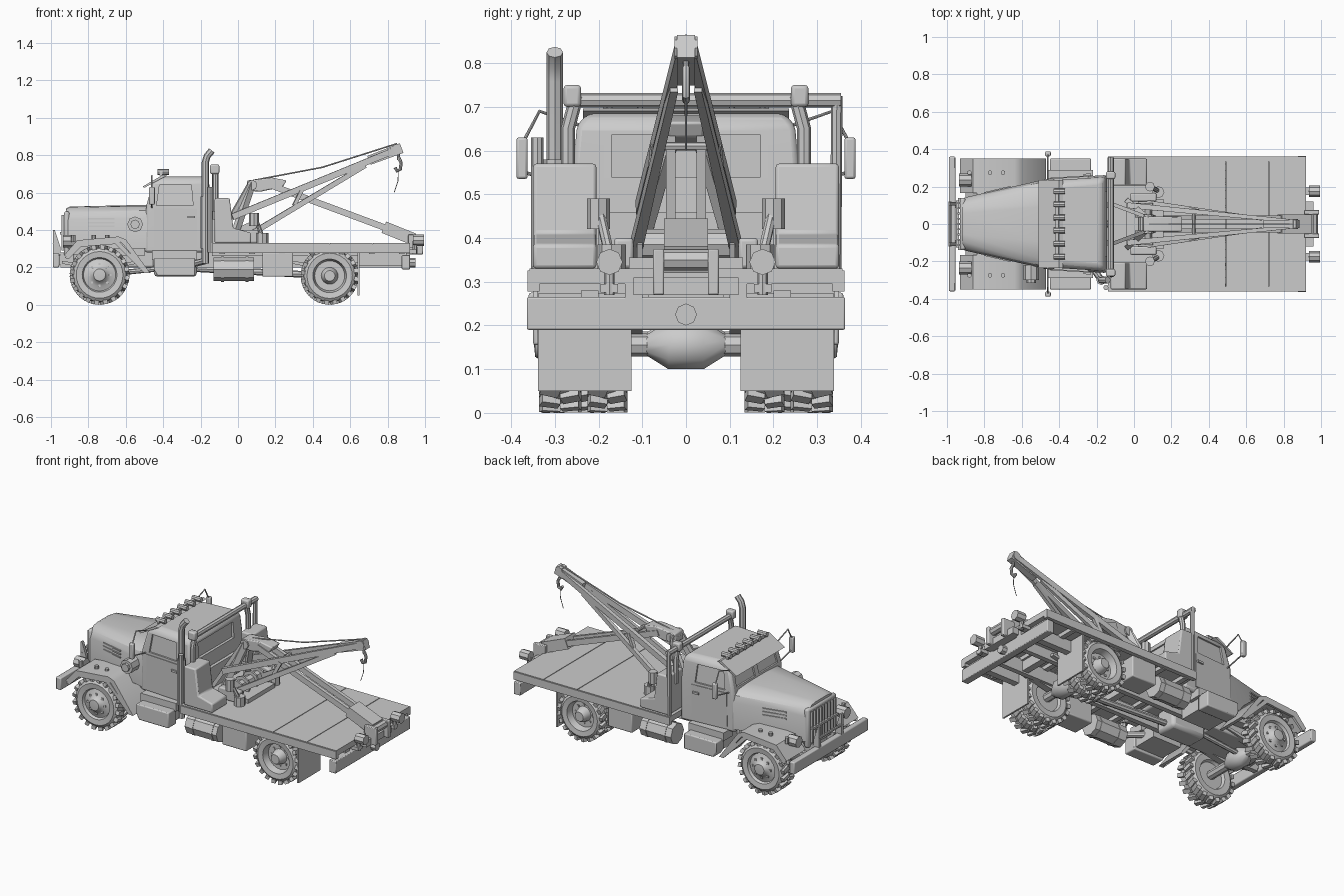
import bpy, bmesh, math
from mathutils import Vector, Matrix

if "Cube" in bpy.data.objects:
    bpy.data.objects.remove(bpy.data.objects["Cube"])


def finish(name, bm, mirror=False, bevel=0):
    bmesh.ops.remove_doubles(bm, verts=bm.verts, dist=1e-5)
    bmesh.ops.recalc_face_normals(bm, faces=bm.faces)
    me = bpy.data.meshes.new(name)
    bm.to_mesh(me)
    bm.free()
    ob = bpy.data.objects.new(name, me)
    bpy.context.collection.objects.link(ob)
    if bevel:
        m = ob.modifiers.new("bevel", 'BEVEL')
        m.width, m.segments, m.limit_method = bevel, 2, 'ANGLE'
    if mirror:
        m = ob.modifiers.new("mirror", 'MIRROR')
        m.use_axis = (False, True, False)
    return ob


def loft(name, rings, mirror=False, bevel=0):
    bm = bmesh.new()
    vs = [[bm.verts.new(p) for p in r] for r in rings]
    n = len(rings[0])
    for a, b in zip(vs, vs[1:]):
        for i in range(n):
            bm.faces.new((a[i], a[(i + 1) % n], b[(i + 1) % n], b[i]))
    bm.faces.new(vs[0])
    bm.faces.new(vs[-1])
    return finish(name, bm, mirror, bevel)


def prism(name, pts, y0, y1, mirror=False, bevel=0):
    return loft(name, [[(x, y, z) for x, z in pts] for y in (y0, y1)], mirror, bevel)


def box(name, x0, x1, y0, y1, z0, z1, mirror=False, bevel=0):
    return prism(name, [(x0, z0), (x1, z0), (x1, z1), (x0, z1)], y0, y1, mirror, bevel)


def beam(name, a, b, w, h, mirror=False, w2=None, h2=None):
    a, b = Vector(a), Vector(b)
    d = (b - a).normalized()
    side = d.cross(Vector((0, 0, 1))).normalized()
    up = side.cross(d)
    ring = lambda p, w, h: [p + side * sx * w / 2 + up * sz * h / 2
                            for sx, sz in ((-1, -1), (1, -1), (1, 1), (-1, 1))]
    return loft(name, [ring(a, w, h), ring(b, w2 or w, h2 or h)], mirror)


def tube(name, pts, r, mirror=False):
    cu = bpy.data.curves.new(name, 'CURVE')
    cu.dimensions, cu.bevel_depth, cu.bevel_resolution, cu.use_fill_caps = '3D', r, 2, True
    sp = cu.splines.new('POLY')
    sp.points.add(len(pts) - 1)
    for p, c in zip(sp.points, pts):
        p.co = (*c, 1)
    tmp = bpy.data.objects.new(name, cu)
    bm = bmesh.new()
    bm.from_mesh(bpy.data.meshes.new_from_object(tmp))
    bpy.data.objects.remove(tmp)
    return finish(name, bm, mirror)


def wheel(name, x, R, y0, y1, hub):
    # tyre and hub turned around the axle
    prof = [(0, y0 + .02), (R * .5, y0 + .02), (R * .55, y0 + .003), (R * .78, y0), (R * .89, y0 + .013),
            (R * .92, (y0 + y1) / 2), (R * .89, y1 - .013), (R * .78, y1), (R * .58, y1 - .004)] + hub
    bm = bmesh.new()
    n = 32
    rows = [[bm.verts.new((x + r * math.cos(i * math.tau / n), y, R + r * math.sin(i * math.tau / n)))
             for i in range(n)] for r, y in prof]
    for a, b in zip(rows, rows[1:]):
        for i in range(n):
            bm.faces.new((a[i], a[(i + 1) % n], b[(i + 1) % n], b[i]))
    bmesh.ops.remove_doubles(bm, verts=bm.verts, dist=1e-5)
    # staggered tread lugs
    w, lugs = y1 - y0, 20
    for i in range(lugs * 2):
        s = i % 2 * 2 - 1
        m = (Matrix.Translation((x, (y0 + y1) / 2, R)) @ Matrix.Rotation(i * math.pi / lugs, 4, 'Y')
             @ Matrix.Translation((0, s * w * .25, R * .925)) @ Matrix.Rotation(s * .3, 4, 'Z')
             @ Matrix.Diagonal((.024, w * .46, R * .14, 1)))
        bmesh.ops.create_cube(bm, size=1, matrix=m)
    # wheel nuts
    for i in range(8):
        a = i * math.tau / 8
        m = Matrix.Translation((x + R * .36 * math.cos(a), hub[1][1], R + R * .36 * math.sin(a)))
        bmesh.ops.create_cube(bm, size=.012, matrix=m)
    finish(name, bm, True)


# wheels, axles, chassis
f, g = .33, .335
wheel("front_wheel", -.74, .16, .215, f, [(.086, f - .02), (.06, f - .012), (.04, f), (.032, f + .015), (0, f + .018)])
wheel("rear_outer_wheel", .49, .155, .24, g, [(.08, g - .045), (.045, g - .045), (.035, g - .005), (.028, g + .005), (0, g + .005)])
wheel("rear_inner_wheel", .49, .155, .135, .225, [(.08, .205), (.04, .205), (0, .205)])
for n, x, z in (("front", -.74, .16), ("rear", .49, .155)):
    tube(n + "_axle", [(x, -.3, z), (x, .3, z)], .026)
    loft(n + "_differential", [[(x + r * math.cos(i * math.pi / 5), y, z + r * math.sin(i * math.pi / 5))
         for i in range(10)] for y, r in ((-.09, .025), (-.04, .058), (.04, .058), (.09, .025))])
    prism(n + "_leaf_spring", [(x - .2, .22), (x, .18), (x + .2, .22), (x + .2, .235), (x, .205), (x - .2, .235)], .1, .14, True)
box("chassis_rail", -.95, .9, .085, .115, .2, .28, True)
for i, x in enumerate((-.9, -.45, .12, .3, .68, .85)):
    box("cross_member_%d" % i, x, x + .04, -.1, .1, .21, .27)
tube("drive_shaft", [(-.35, 0, .2), (.49, 0, .155)], .018)
tube("front_drive_shaft", [(-.35, .04, .2), (-.74, .04, .16)], .014)
box("gearbox", -.45, -.22, -.07, .07, .15, .29, bevel=.02)
box("engine", -.88, -.45, -.13, .13, .2, .4, bevel=.01)

# hood, grille, fenders
def hood_ring(x, w, top):
    half = [(w, .3), (w, top - .07), (w - .012, top - .03), (w - .045, top - .006), (w * .4, top)]
    return [(x, y, z) for y, z in half] + [(x, -y, z) for y, z in reversed(half)]
loft("hood", [hood_ring(-.92, .135, .515), hood_ring(-.9, .143, .525), hood_ring(-.48, .238, .535)])
box("grille_shell", -.93, -.9, -.14, .14, .26, .5, bevel=.012)
for i in range(9):
    y = -.112 + i * .028
    box("grille_bar_%d" % i, -.945, -.925, y - .005, y + .005, .29, .48)
box("grille_rail", -.952, -.935, -.125, .125, .375, .388)
for i in range(3):
    z = .42 + i * .02
    beam("hood_louvre_%d" % i, (-.8, .164, z), (-.66, .197, z), .012, .008, True)
prism("front_fender", [(-.93, .265), (-.86, .345), (-.64, .365), (-.6, .35), (-.47, .17), (-.49, .17),
                       (-.62, .33), (-.65, .345), (-.85, .326), (-.915, .255)], .165, .35, True)
prism("fender_lip", [(-.925, .25), (-.855, .33), (-.645, .35), (-.48, .17), (-.5, .17), (-.655, .325), (-.84, .31), (-.905, .245)], .335, .35, True)
prism("inner_fender", [(-.9, .27), (-.84, .34), (-.64, .36), (-.5, .3), (-.5, .26)], .13, .18, True)
tube("headlight", [(-.935, .235, .34), (-.87, .235, .34)], .034, True)
tube("headlight_post", [(-.88, .235, .3), (-.88, .235, .35)], .01, True)
for i, x in enumerate((-.88, -.77, -.7)):
    tube("fender_lamp_%d" % i, [(x, .275, .335), (x, .275, .372)], .012, True)
box("front_bumper", -.99, -.955, -.36, .36, .2, .275, bevel=.006)
beam("bumper_bracket", (-.96, .1, .24), (-.88, .1, .24), .03, .05, True)
prism("bumper_guard", [(-.99, .27), (-.95, .27), (-.95, .31), (-.98, .4), (-.99, .4)], .1, .118, True)
tube("guard_crossbar", [(-.983, -.12, .33), (-.983, .12, .33)], .008)
tube("air_cleaner", [(-.55, -.22, .43), (-.55, -.3, .43)], .042)
tube("air_cleaner_cap", [(-.55, -.28, .43), (-.55, -.315, .43)], .025)

# cab with recessed windows
def cab_ring(z, x0, x1, w0, w1):
    return [(x0, -w0, z), (x1, -w1, z), (x1, w1, z), (x0, w0, z)]
cab = loft("cab", [cab_ring(.28, -.5, -.145, .237, .262), cab_ring(.53, -.49, -.145, .24, .262),
                   cab_ring(.66, -.455, -.155, .23, .25), cab_ring(.685, -.42, -.18, .205, .225)], bevel=.014)
cutters = [loft("side_window_cutter", [[(x, y + d, z) for x, z, y in
           ((-.435, .53, .232), (-.24, .53, .246), (-.25, .64, .236), (-.42, .64, .223))] for d in (0, .08)], True),
           loft("windshield_cutter", [[(x + d, y, z) for x, y, z in
           ((-.476, .018, .545), (-.476, .2, .545), (-.45, .19, .64), (-.45, .018, .64))] for d in (0, -.08)], True),
           box("rear_window_cutter", -.162, -.1, -.17, .17, .54, .635)]
for c in cutters:
    c.hide_render = True
    c.hide_viewport = True
    m = cab.modifiers.new("window", 'BOOLEAN')
    m.object, m.operation, m.solver = c, 'DIFFERENCE', 'EXACT'
loft("door", [[(x, y + d, z) for x, z, y in ((-.45, .31, .239), (-.22, .31, .255), (-.22, .515, .255), (-.45, .515, .241))]
              for d in (0, .006)], True)
beam("door_handle", (-.27, .262, .47), (-.23, .264, .47), .012, .012, True)
prism("sun_visor", [(-.51, .632), (-.5, .626), (-.4, .68), (-.38, .69), (-.4, .696)], -.235, .235)
box("roof_light_bar", -.42, -.405, -.19, .19, .692, .712)
for i in range(6):
    y = -.175 + i * .07
    tube("roof_lamp_%d" % i, [(-.43, y, .71), (-.37, y, .71)], .015)
box("mirror", -.475, -.445, .362, .388, .535, .63, True, .006)
tube("mirror_arm", [(-.46, .235, .655), (-.46, .335, .69), (-.46, .372, .62)], .004, True)
tube("mirror_brace", [(-.46, .24, .52), (-.46, .372, .55)], .004, True)
prism("side_step", [(-.45, .25), (-.45, .19), (-.43, .155), (-.23, .155), (-.23, .25)], .27, .35, True, .006)
box("upper_step", -.46, -.22, .2, .29, .24, .29, True)

# exhaust and frame behind the cab
tube("exhaust_stack", [(-.175, -.3, .22), (-.175, -.3, .76), (-.165, -.3, .795), (-.14, -.3, .825)], .019)
tube("exhaust_shield", [(-.175, -.3, .3), (-.175, -.3, .58)], .026)
tube("exhaust_elbow", [(-.175, -.3, .235), (-.23, -.22, .22), (-.4, -.1, .24)], .018)
tube("intake_stack", [(-.15, -.34, .28), (-.15, -.34, .63)], .014)
tube("cab_frame_bar", [(-.125, -.25, .715), (-.125, .355, .715)], .017)
tube("cab_frame_post", [(-.12, .25, .725), (-.12, .27, .65), (-.12, .27, .5)], .016, True)
tube("cab_frame_outer_post", [(-.125, .345, .725), (-.125, .342, .3)], .013)
box("work_lamp", -.15, -.1, .24, .28, .7, .75, True, .008)
box("headboard", -.14, -.12, -.2, .2, .33, .46)

# flat bed
for i, (a, b) in enumerate(((-.14, .488), (.492, .718), (.722, .92))):
    box("deck_panel_%d" % i, a, b, -.358, .358, .295, .33)
box("deck_side_rail", -.14, .92, .335, .362, .278, .326, True)
box("deck_sub_frame", -.14, .92, .1, .14, .26, .3, True)
for i in range(7):
    x = -.1 + i * .16
    box("deck_bearer_%d" % i, x, x + .03, -.34, .34, .272, .3)
prism("tool_cabinet", [(-.125, .33), (-.125, .57), (-.045, .57), (-.025, .41), (.07, .385), (.07, .33)], .205, .35, True, .008)
box("rear_bumper", .875, .92, -.364, .364, .19, .265, bevel=.004)
box("tail_beam", .65, .9, .2, .24, .21, .28, True)
box("mud_flap", .64, .65, .125, .338, .05, .28, True)
tube("fuel_tank", [(-.13, .27, .19), (.085, .27, .19)], .064, True)
for i, x in enumerate((-.09, .04)):
    tube("tank_strap_%d" % i, [(x, .27, .19), (x + .015, .27, .19)], .067, True)
box("underbed_box", .13, .295, .2, .34, .15, .28, True, .006)
box("battery_box", -.43, -.24, .12, .27, .17, .25, True)

# boom, mast and rear brace
beam("boom_upper_chord", (-.03, .1, .47), (.86, .014, .835), .03, .034, True, .018, .034)
beam("boom_lower_chord", (.03, .12, .355), (.68, .028, .745), .026, .03, True, .018, .026)
beam("boom_tip", (.7, 0, .772), (.875, 0, .838), .04, .05, False, .042, .055)
beam("boom_upright", (.3, .078, .53), (.34, .07, .61), .02, .02, True)
tube("boom_spacer", [(.32, -.075, .61), (.32, .075, .61)], .01)
beam("mast_leg", (-.03, .12, .34), (.075, .03, .65), .028, .034, True)
beam("mast_front_leg", (-.1, .1, .36), (.06, .04, .64), .02, .022, True)
prism("mast_head", [(.045, .61), (.05, .665), (.18, .68), (.26, .665), (.24, .63), (.12, .605)], -.04, .04, bevel=.006)
beam("rear_brace", (.16, .035, .645), (.9, .035, .37), .022, .034, True)
beam("brace_socket", (.78, 0, .415), (.94, 0, .35), .1, .065)
tube("mast_sheave", [(.075, -.05, .64), (.075, .05, .64)], .028)
tube("tip_sheave", [(.85, -.026, .835), (.85, .026, .835)], .026)
tube("hoist_cable", [(.08, 0, .665), (.45, 0, .735), (.85, 0, .862)], .004)
tube("hook_line", [(.858, 0, .82), (.858, 0, .775)], .007)
tube("hook", [(.858, 0, .79), (.872, 0, .76), (.868, 0, .725), (.85, 0, .715), (.84, 0, .735)], .009)
tube("loose_cable", [(.858, 0, .72), (.855, 0, .66), (.835, 0, .6)], .002)

# winch and controls
tube("winch_drum", [(.06, -.1, .385), (.06, .1, .385)], .035)
for i, y in enumerate((.035, .1)):
    tube("winch_flange_%d" % i, [(.06, y, .385), (.06, y + .012, .385)], .055, True)
box("winch_base", -.04, .16, -.13, .13, .33, .355)
box("winch_gearbox", -.02, .12, .12, .165, .33, .4, True, .008)
tube("control_post", [(.14, .17, .34), (.09, .2, .47)], .012, True)
tube("control_knob", [(.085, .2, .42), (.085, .2, .49)], .026, True)
tube("capstan", [(.13, .17, .33), (.13, .17, .385)], .032, True)

# tail rollers and lamps
box("tail_bracket", .91, .99, .05, .075, .27, .375, True, .004)
tube("tail_roller", [(.96, -.07, .35), (.96, .07, .35)], .024)
box("tail_plate", .9, .96, -.12, .12, .27, .31)
tube("tail_lamp", [(.935, .175, .345), (.995, .175, .345)], .03, True)
tube("tail_lamp_post", [(.945, .175, .27), (.945, .175, .34)], .012, True)
beam("tail_lamp_bracket", (.9, .175, .285), (.955, .175, .285), .04, .02, True)
tube("tow_pin", [(.88, 0, .225), (.95, 0, .225)], .025)

for ob in bpy.context.scene.objects:
    if ob not in cutters:
        ob.select_set(True)
        bpy.context.view_layer.objects.active = ob
bpy.ops.object.shade_smooth_by_angle(angle=math.radians(35))
